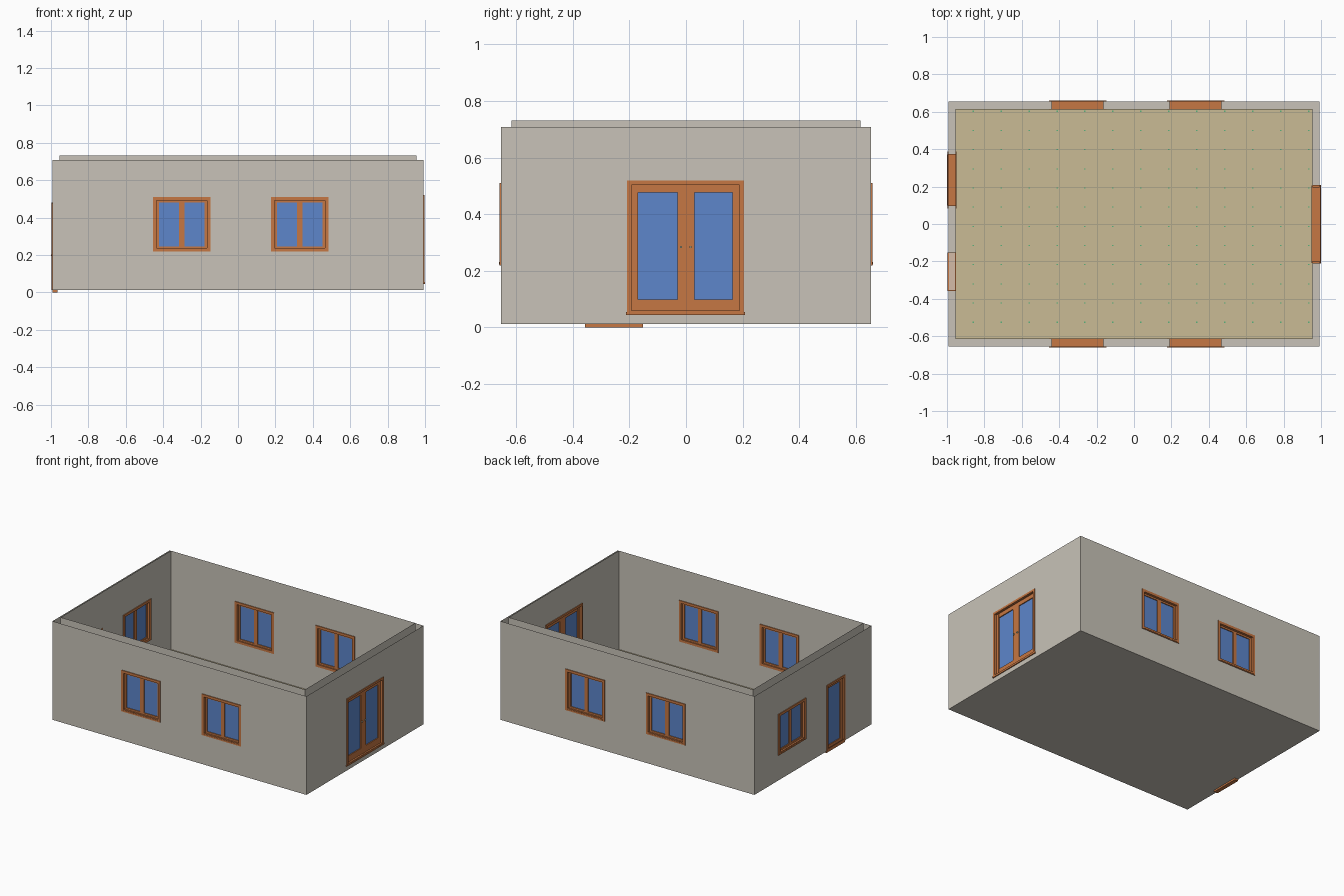
import bpy, bmesh

if "Cube" in bpy.data.objects:
    bpy.data.objects.remove(bpy.data.objects["Cube"])

XI, YI, T = 0.955, 0.616, 0.038          # inner half sizes, wall depth
Z0, Z_OUT, Z_IN, Z_FLOOR = 0.012, 0.709, 0.732, 0.035


def material(name, rgb):
    m = bpy.data.materials.new(name)
    m.diffuse_color = (*rgb, 1)
    m.use_nodes = True
    m.node_tree.nodes["Principled BSDF"].inputs["Base Color"].default_value = m.diffuse_color
    return m


WALL = material("warm_grey_wall", (0.58, 0.545, 0.48))
WOOD = material("orange_wood", (0.565, 0.185, 0.057))
GLASS = material("blue_glass", (0.11, 0.24, 0.60))
FLOOR = material("tan_floor", (0.585, 0.50, 0.30))
GREEN = material("green_mark", (0.10, 0.45, 0.20))
METAL = material("pale_metal", (0.62, 0.62, 0.42))
PALE = material("pale_wood", (0.66, 0.50, 0.39))


def place(side, u, d, z):
    """Wall coordinates: u along the wall, d outward from inner face."""
    return {"front": (u, -YI - d, z), "back": (u, YI + d, z),
            "left": (-XI - d, u, z), "right": (XI + d, u, z)}[side]


def finish(bm, name, mat):
    me = bpy.data.meshes.new(name)
    bm.to_mesh(me)
    bm.free()
    me.materials.append(mat)
    ob = bpy.data.objects.new(name, me)
    bpy.context.collection.objects.link(ob)
    return ob


def add_box(bm, a, b):
    lo = [min(p, q) for p, q in zip(a, b)]
    hi = [max(p, q) for p, q in zip(a, b)]
    for v in bmesh.ops.create_cube(bm, size=1)["verts"]:
        v.co = [hi[i] if v.co[i] > 0 else lo[i] for i in range(3)]


def wall_box(bm, side, u, d, z):
    add_box(bm, place(side, u[0], d[0], z[0]), place(side, u[1], d[1], z[1]))


def ring(bm, side, u, z, w, d):
    """Rectangular frame of bar width w."""
    wall_box(bm, side, u, d, (z[0], z[0] + w))
    wall_box(bm, side, u, d, (z[1] - w, z[1]))
    for a in (u[0], u[1] - w):
        wall_box(bm, side, (a, a + w), d, (z[0] + w, z[1] - w))


def panel(side, half, d, top, holes, name):
    """Flat wall sheet with rectangular holes."""
    us = sorted({-half, half, *[h[i] for h in holes for i in (0, 1)]})
    zs = sorted({Z0, top, *[max(h[i], Z0) for h in holes for i in (2, 3)]})
    bm = bmesh.new()
    flip = (side in ("back", "left")) != (d == 0)
    for u0, u1 in zip(us, us[1:]):
        for z0, z1 in zip(zs, zs[1:]):
            uc, zc = (u0 + u1) / 2, (z0 + z1) / 2
            if any(h[0] < uc < h[1] and h[2] < zc < h[3] for h in holes):
                continue
            vs = [bm.verts.new(place(side, u, d, z))
                  for u, z in ((u0, z0), (u1, z0), (u1, z1), (u0, z1))]
            bm.faces.new(vs[::-1] if flip else vs)
    bmesh.ops.remove_doubles(bm, verts=bm.verts, dist=1e-5)
    finish(bm, name, WALL)


def window(side, uc, z0, z1, name):
    u = (uc - 0.153, uc + 0.153)
    bm = bmesh.new()
    # casings on both wall faces, and the jamb through the wall
    for d in ((T, T + 0.005), (-0.005, 0)):
        ring(bm, side, u, (z0, z1), 0.018, d)
    a, b, c, e = u[0] + 0.014, u[1] - 0.014, z0 + 0.01, z1 - 0.014
    ring(bm, side, (a, b), (c, e), 0.004, (0, T))
    # two sashes
    for s in ((a + 0.003, uc), (uc, b - 0.003)):
        ring(bm, side, s, (c + 0.002, e - 0.002), 0.014, (0.010, 0.026))
    # sill
    wall_box(bm, side, (u[0] + 0.016, u[1] - 0.016), (0.02, T + 0.007), (z0 + 0.004, z0 + 0.012))
    finish(bm, name + "_frame", WOOD)
    bm = bmesh.new()
    wall_box(bm, side, (a + 0.004, b - 0.004), (0.016, 0.020), (c + 0.004, e - 0.004))
    finish(bm, name + "_glass", GLASS)
    return (a, b, c, e)


holes = {s: [] for s in ("front", "back", "left", "right")}
for side in ("front", "back"):
    for i, uc in enumerate((-0.301, 0.330)):
        holes[side].append(window(side, uc, 0.219, 0.510, f"{side}_window_{i}"))
holes["left"].append(window("left", 0.235, 0.190, 0.481, "left_window"))

# double entrance door on the right
bm = bmesh.new()
for d in ((T, T + 0.005), (-0.005, 0)):
    ring(bm, "right", (-0.208, 0.205), (0.044, 0.520), 0.015, d)
ring(bm, "right", (-0.200, 0.197), (0.046, 0.512), 0.008, (0, T))
wall_box(bm, "right", (-0.212, 0.209), (0.0, T + 0.007), (0.044, 0.055))
for a, b in ((-0.193, -0.0015), (-0.0015, 0.190)):
    for s in ((a, a + 0.0235), (b - 0.0285, b)) if a < -0.1 else ((a, a + 0.0315), (b - 0.026, b)):
        wall_box(bm, "right", s, (0.010, 0.027), (0.055, 0.505))
    wall_box(bm, "right", (a, b), (0.0105, 0.0265), (0.055, 0.099))
    wall_box(bm, "right", (a, b), (0.0105, 0.0265), (0.476, 0.505))
finish(bm, "right_door_frame", WOOD)
bm = bmesh.new()
wall_box(bm, "right", (-0.185, 0.182), (0.016, 0.020), (0.09, 0.48))
finish(bm, "right_door_glass", GLASS)
bm = bmesh.new()
for u in (-0.018, 0.016):
    wall_box(bm, "right", (u - 0.004, u + 0.004), (0.004, 0.034), (0.280, 0.288))
finish(bm, "right_door_handles", METAL)
holes["right"].append((-0.200, 0.197, 0.046, 0.512))

# single glazed door on the left, reaching the ground
bm = bmesh.new()
ring(bm, "left", (-0.357, -0.152), (0.0, 0.478), 0.012, (0.010, T))
ring(bm, "left", (-0.357, -0.152), (0.012, 0.478), 0.015, (T, T + 0.004))
ring(bm, "left", (-0.357, -0.152), (Z_FLOOR, 0.478), 0.015, (-0.004, 0.010))
ring(bm, "left", (-0.345, -0.164), (0.012, 0.466), 0.026, (0.012, 0.026))
finish(bm, "left_door_frame", WOOD)
bm = bmesh.new()
wall_box(bm, "left", (-0.325, -0.184), (0.017, 0.021), (0.03, 0.45))
finish(bm, "left_door_glass", GLASS)
bm = bmesh.new()
wall_box(bm, "left", (-0.353, -0.156), (0.003, T - 0.003), (0.478, 0.481))
finish(bm, "left_door_cap", PALE)
holes["left"].append((-0.355, -0.154, 0.0, 0.476))

# hollow walls: outer and taller inner sheets
for side, hs in holes.items():
    half = XI if side in ("front", "back") else YI
    panel(side, half, 0, Z_IN, hs, side + "_inner_wall")
    panel(side, half + T, T, Z_OUT, hs, side + "_outer_wall")

# base sheet and floor slab
bm = bmesh.new()
vs = [bm.verts.new((sx * (XI + T), sy * (YI + T), Z0))
      for sx, sy in ((-1, -1), (-1, 1), (1, 1), (1, -1))]
bm.faces.new(vs)
finish(bm, "base", WALL)
bm = bmesh.new()
add_box(bm, (-XI + 0.001, -YI + 0.001, Z0 + 0.003), (XI - 0.001, YI - 0.001, Z_FLOOR))
finish(bm, "floor", FLOOR)

# tiny green marks at the tile corners
bm = bmesh.new()
for i in range(13):
    for j in range(12):
        x, y = -0.86 + i * 0.1495, -0.525 + j * 0.1025
        add_box(bm, (x - 0.004, y - 0.003, Z_FLOOR), (x + 0.004, y + 0.003, Z_FLOOR + 0.001))
finish(bm, "floor_marks", GREEN)
